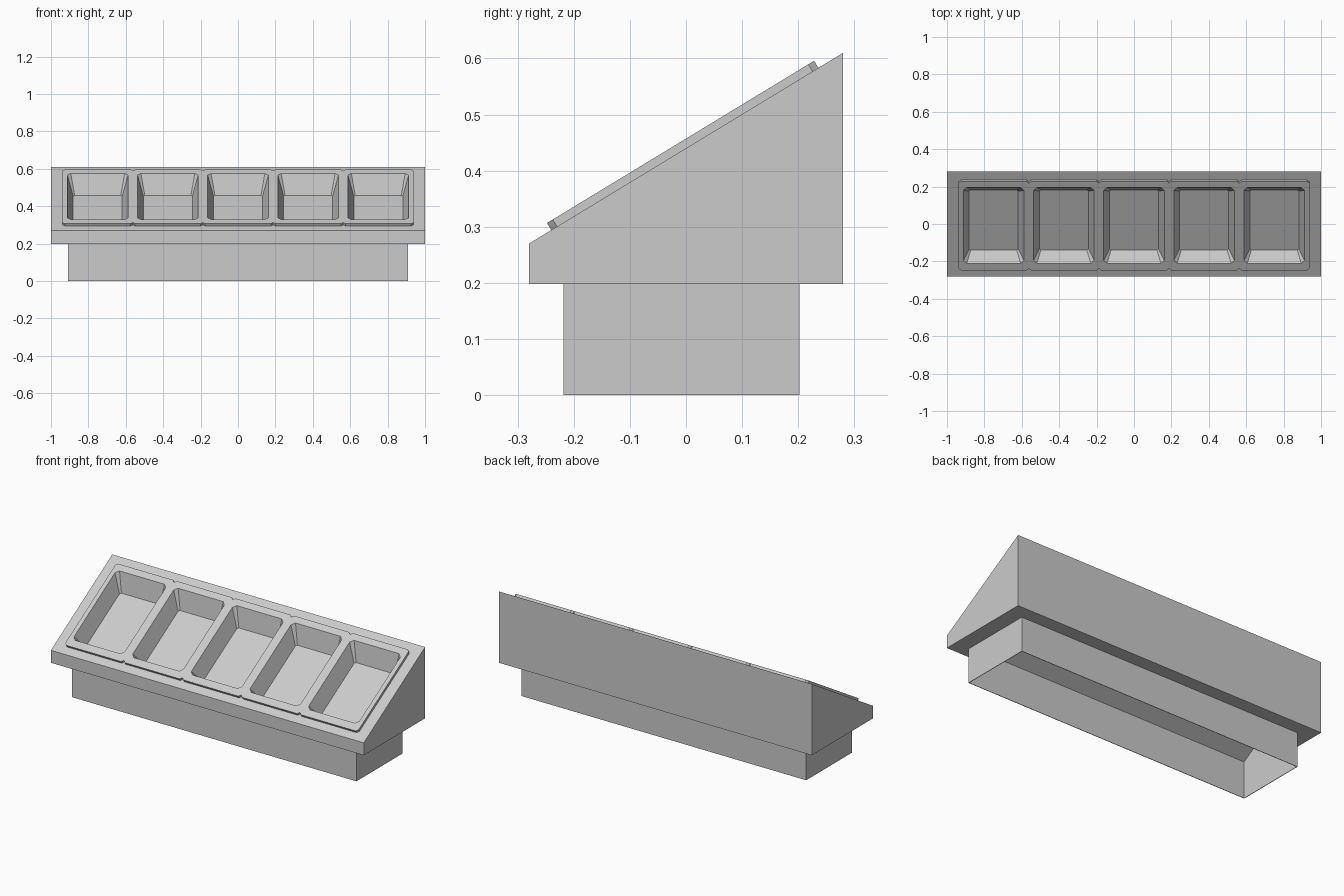
import bpy, bmesh, math
from mathutils import Vector

cube = bpy.data.objects.get("Cube")
if cube:
    bpy.data.objects.remove(cube, do_unlink=True)

# Single flat colour
grey = bpy.data.materials.new("light_grey")
grey.use_nodes = True
colour = (0.6, 0.6, 0.6, 1)
grey.diffuse_color = colour
grey.node_tree.nodes["Principled BSDF"].inputs["Base Color"].default_value = colour

# Sloped counter plane: s runs up the slope, n stands out of it
FRONT_Z, BACK_Z, HALF_Y = 0.27, 0.61, 0.28
RISE = (BACK_Z - FRONT_Z) / (2 * HALF_Y)
MID_Z = (FRONT_Z + BACK_Z) / 2
ANGLE = math.atan(RISE)
COS, SIN = math.cos(ANGLE), math.sin(ANGLE)


def on_slope(x, s, n):
    return Vector((x, s * COS - n * SIN, MID_Z + s * SIN + n * COS))


def loft(name, rings, cap_first=False, cap_last=False):
    """Skin a series of rings that all have the same number of points."""
    bm = bmesh.new()
    loops = [[bm.verts.new(p) for p in ring] for ring in rings]
    for a, b in zip(loops, loops[1:]):
        for i in range(len(a)):
            j = (i + 1) % len(a)
            bm.faces.new((a[i], a[j], b[j], b[i]))
    if cap_first:
        bm.faces.new(loops[0][::-1])
    if cap_last:
        bm.faces.new(loops[-1])
    mesh = bpy.data.meshes.new(name)
    bm.to_mesh(mesh)
    bm.free()
    mesh.materials.append(grey)
    obj = bpy.data.objects.new(name, mesh)
    bpy.context.collection.objects.link(obj)
    return obj


def rect(hx, y0, y1, height):
    """Rectangle ring; height is a function of y."""
    corners = ((-hx, y0), (hx, y0), (hx, y1), (-hx, y1))
    return [(x, y, height(y)) for x, y in corners]


def cut_rect(cx, hx, s0, s1, n, c):
    """Ring on the slope with clipped corners."""
    pts = ((-hx + c, s0), (hx - c, s0), (hx, s0 + c), (hx, s1 - c),
           (hx - c, s1), (-hx + c, s1), (-hx, s1 - c), (-hx, s0 + c))
    return [on_slope(cx + x, s, n) for x, s in pts]


def flat(z):
    return lambda y: z


def slope(drop=0):
    return lambda y: MID_Z + RISE * y - drop


# Plinth: hollow box, open below, closed by a sloping sheet under the trays
WALL = 0.003
BX, BY0, BY1, BZ = 0.91, -0.218, 0.202, 0.198
inner = (BX - WALL, BY0 + WALL, BY1 - WALL)
loft("plinth", [
    rect(*inner, slope(0.098)),
    rect(*inner, flat(0)),
    rect(BX, BY0, BY1, flat(0)),
    rect(BX, BY0, BY1, flat(BZ)),
], cap_first=True)

# Wedge counter: underside ring, walls and the frame around the trays
loft("counter", [
    rect(BX, BY0, BY1, flat(BZ)),
    rect(1, -HALF_Y, HALF_Y, flat(BZ)),
    rect(1, -HALF_Y, HALF_Y, slope()),
    rect(0.92, -0.225, 0.22, slope()),
])

# Five trays: raised rim, tapered pocket and floor
PITCH = 0.375
LIP = 0.0147
for i in range(5):
    cx = (i - 2) * PITCH
    loft(f"tray_{i + 1}", [
        cut_rect(cx, PITCH / 2, -0.281, 0.276, 0, 0.012),
        cut_rect(cx, PITCH / 2, -0.281, 0.276, LIP, 0.012),
        cut_rect(cx, 0.162, -0.237, 0.237, LIP, 0.018),
        cut_rect(cx, 0.131, -0.212, 0.165, -0.08, 0.008),
    ], cap_last=True)
